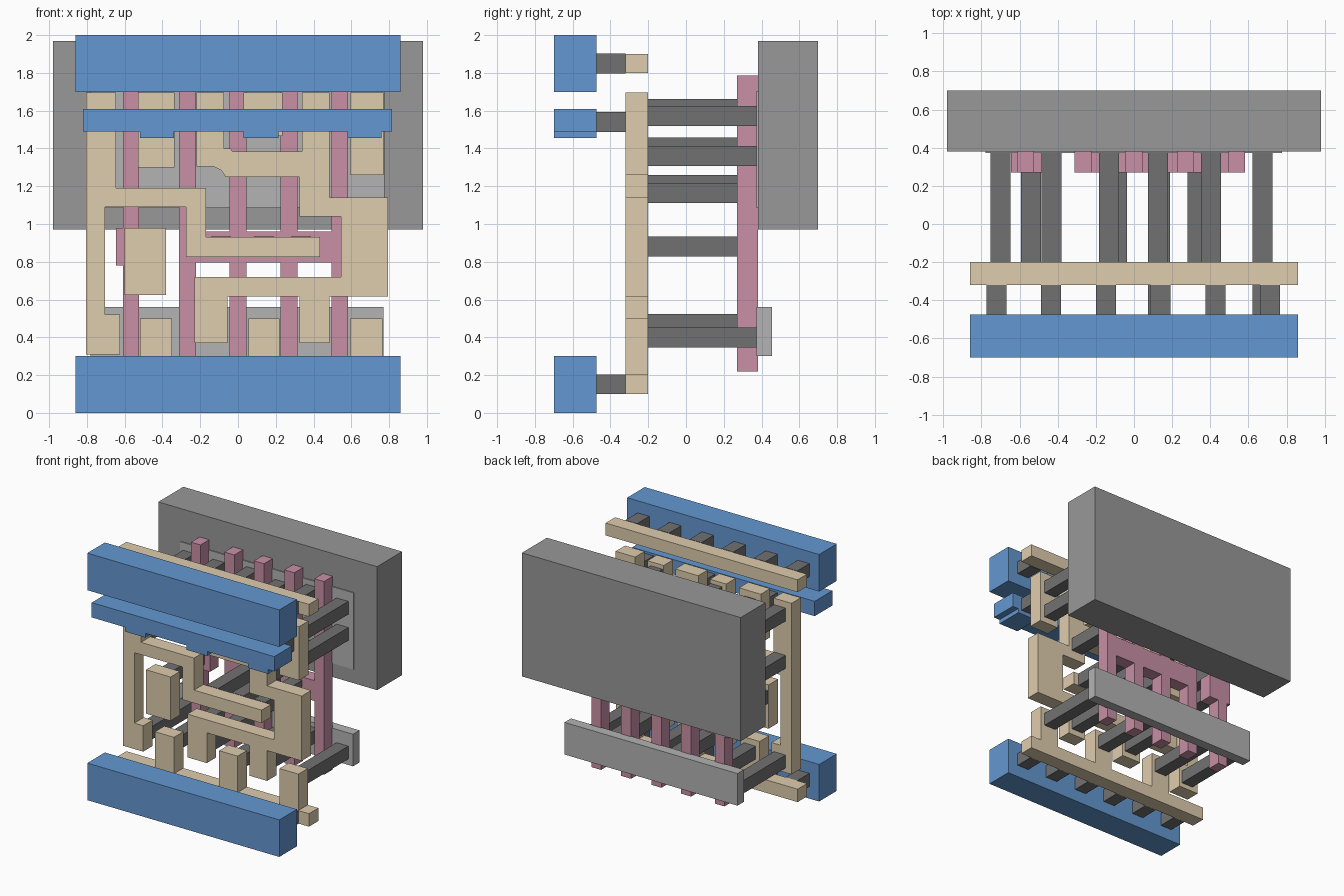
import bpy, bmesh


def mat(name, r, g, b):
    lin = [(c / 255) ** 2.2 for c in (r, g, b)]
    m = bpy.data.materials.new(name)
    m.diffuse_color = (*lin, 1)
    return m


BLUE = mat("blue", 100, 150, 208)
TAN = mat("tan", 222, 204, 172)
PINK = mat("pink", 199, 143, 163)
DARK = mat("dark_grey", 113, 113, 113)
MID = mat("mid_grey", 151, 151, 151)
LIGHT = mat("light_grey", 178, 178, 178)


def prism(name, profiles, y0, y1, material):
    """Extrude one or more x-z outlines from y0 to y1 as one object."""
    bm = bmesh.new()
    for pts in profiles:
        face = bm.faces.new([bm.verts.new((x, y0, z)) for x, z in pts])
        ext = bmesh.ops.extrude_face_region(bm, geom=[face])
        for v in ext["geom"]:
            if isinstance(v, bmesh.types.BMVert):
                v.co.y = y1
    bmesh.ops.recalc_face_normals(bm, faces=bm.faces)
    me = bpy.data.meshes.new(name)
    bm.to_mesh(me)
    bm.free()
    me.materials.append(material)
    ob = bpy.data.objects.new(name, me)
    bpy.context.collection.objects.link(ob)
    return ob


def rect(x0, x1, z0, z1):
    return [(x0, z0), (x1, z0), (x1, z1), (x0, z1)]


def square(x, z, s=0.105):
    h = s / 2
    return rect(x - h, x + h, z - h, z + h)


def comb(x0, x1, z_base, z_back, teeth, z_tip):
    """Bar from z_back to z_base whose teeth reach z_tip."""
    pts = [(x0, z_back), (x0, z_base)]
    for a, b in teeth:
        pts += [(a, z_base), (a, z_tip), (b, z_tip), (b, z_base)]
    return pts + [(x1, z_base), (x1, z_back)]


# Front metal rails
M = (-0.70, -0.475)
prism("top_rail", [rect(-0.86, 0.86, 1.70, 2.0)], *M, BLUE)
prism("bottom_rail", [rect(-0.86, 0.86, 0, 0.30)], *M, BLUE)
tabs = [(-0.52, -0.34), (0.03, 0.215), (0.58, 0.76)]
prism("middle_rail", [comb(-0.82, 0.815, 1.49, 1.61, tabs, 1.455)], *M, BLUE)

# Short posts between rails and the tan layer
V = (-0.475, -0.32)
rail_x = [-0.72, -0.435, -0.148, 0.138, 0.428, 0.714]
prism("top_rail_posts", [square(x, 1.85) for x in rail_x], *V, DARK)
prism("bottom_rail_posts", [square(x, 0.152) for x in rail_x], *V, DARK)
prism("middle_rail_posts", [square(x, 1.54) for x in (-0.435, 0.125, 0.675)], *V, DARK)

# Tan wiring layer
L = (-0.32, -0.20)
prism("top_tan_bar", [rect(-0.86, 0.86, 1.80, 1.90)], *L, TAN)
feet = [(-0.52, -0.35), (0.055, 0.22), (0.595, 0.765)]
prism("bottom_tan_comb", [comb(-0.86, 0.86, 0.205, 0.10, feet, 0.50)], *L, TAN)
prism("left_track", [[
    (-0.805, 1.695), (-0.645, 1.695), (-0.645, 1.19), (-0.17, 1.19),
    (-0.17, 0.93), (0.435, 0.93), (0.435, 0.825), (-0.275, 0.825),
    (-0.275, 1.09), (-0.705, 1.09), (-0.705, 0.52), (-0.625, 0.52),
    (-0.625, 0.31), (-0.805, 0.31)]], *L, TAN)
prism("right_track", [[
    (-0.22, 1.695), (-0.075, 1.695), (-0.075, 1.40), (-0.04, 1.40),
    (-0.03, 1.385), (0.34, 1.385), (0.34, 1.695), (0.485, 1.695),
    (0.485, 1.14), (0.795, 1.14), (0.795, 0.615), (0.485, 0.615),
    (0.485, 0.37), (0.325, 0.37), (0.325, 0.615), (-0.055, 0.615),
    (-0.055, 0.37), (-0.23, 0.37), (-0.23, 0.72), (0.545, 0.72),
    (0.545, 1.04), (0.325, 1.04), (0.325, 1.25), (-0.065, 1.25),
    (-0.09, 1.285), (-0.13, 1.305), (-0.22, 1.305)]], *L, TAN)
prism("tan_pads", [rect(-0.60, -0.38, 0.625, 0.98), rect(-0.53, -0.335, 1.30, 1.695),
                   rect(0.03, 0.235, 1.465, 1.695), rect(0.595, 0.77, 1.26, 1.695)], *L, TAN)

# Long posts down to the pink strips
prism("strip_posts", [square(x, 0.88) for x in (-0.54, -0.09, 0.137, 0.333)],
      -0.20, 0.275, DARK)

# Long posts down to the grey plates
low = [(-0.70, 0.40), (-0.432, 0.40), (-0.132, 0.47), (0.137, 0.40), (0.403, 0.47), (0.675, 0.40)]
high = [(-0.70, 1.24), (-0.70, 1.59), (-0.432, 1.375), (-0.432, 1.59),
        (-0.132, 1.405), (-0.132, 1.61), (0.125, 1.575), (0.403, 1.165),
        (0.403, 1.61), (0.675, 1.36), (0.675, 1.572)]
prism("lower_plate_posts", [square(x, z) for x, z in low], -0.20, 0.375, DARK)
prism("upper_plate_posts", [square(x, min(z, 1.612)) if z != 1.24 else square(x, 1.207)
                            for x, z in high], -0.20, 0.375, DARK)

# Pink strips: a single one with a pad, and four joined by a crossbar
P = (0.27, 0.38)
prism("single_strip", [[
    (-0.61, 0.22), (-0.525, 0.22), (-0.525, 0.78), (-0.44, 0.78), (-0.44, 0.98),
    (-0.525, 0.98), (-0.525, 1.785), (-0.61, 1.785), (-0.61, 0.98),
    (-0.645, 0.98), (-0.645, 0.78), (-0.61, 0.78)]], *P, PINK)
strips = [(-0.312, -0.222), (-0.046, 0.044), (0.226, 0.316), (0.495, 0.582)]
ladder = []
for a, b in strips:
    ladder += [(a, 0.795), (a, 0.22), (b, 0.22), (b, 0.795)]
for a, b in reversed(strips):
    ladder += [(b, 0.96), (b, 1.785), (a, 1.785), (a, 0.96)]
prism("joined_strips", [ladder], *P, PINK)

# Back plates
prism("lower_plate", [rect(-0.78, 0.77, 0.30, 0.56)], 0.372, 0.455, LIGHT)
prism("upper_plate", [rect(-0.78, 0.775, 1.085, 1.705)], 0.372, 0.455, LIGHT)
prism("back_block", [rect(-0.98, 0.98, 0.97, 1.97)], 0.38, 0.70, MID)
